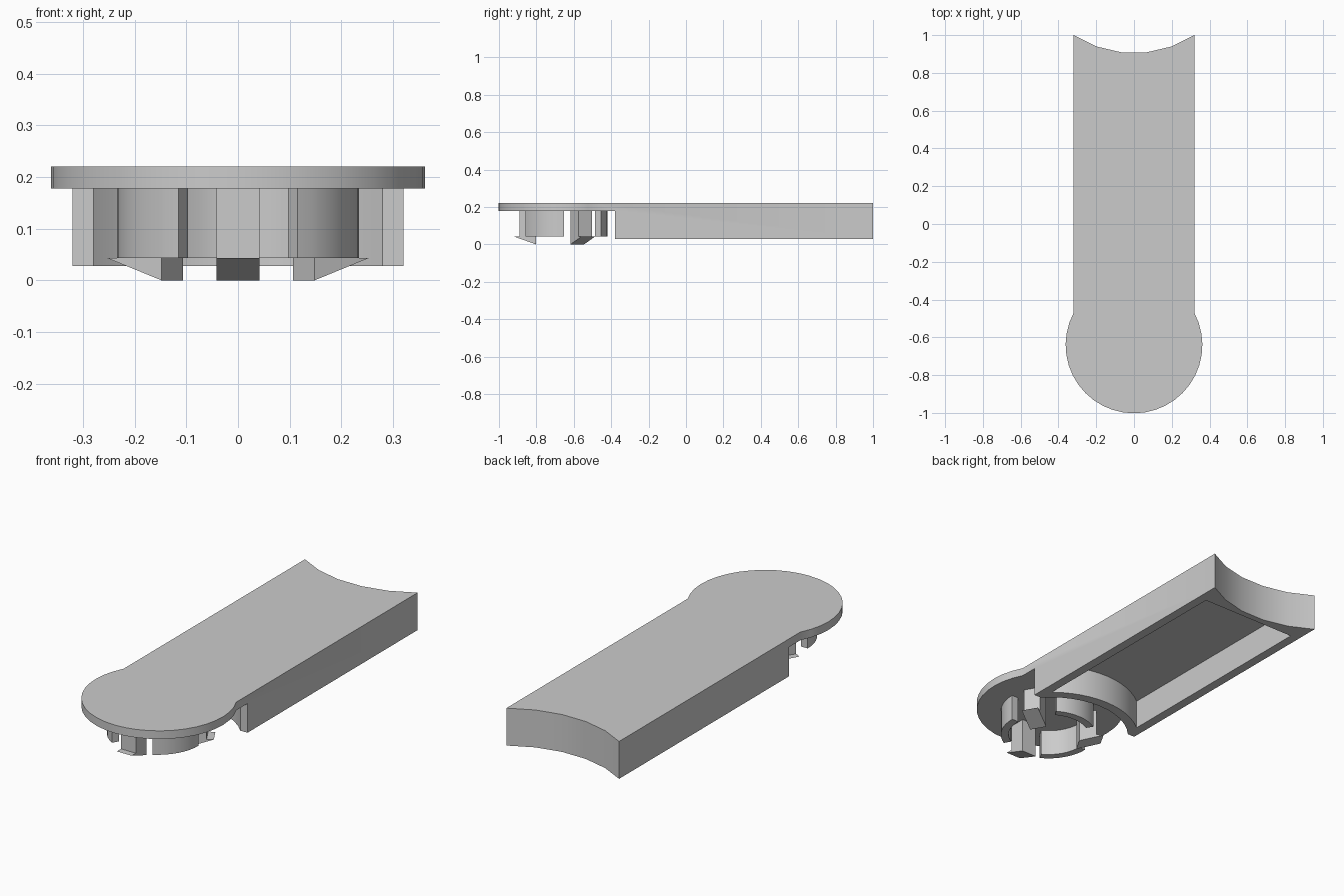
import bpy, bmesh
from math import sin, cos, pi, radians, asin
from mathutils import Matrix

cube = bpy.data.objects.get("Cube")
if cube:
    bpy.data.objects.remove(cube, do_unlink=True)

grey = bpy.data.materials.new("light_grey")
grey.use_nodes = True
grey.diffuse_color = (0.6, 0.6, 0.6, 1)
grey.node_tree.nodes["Principled BSDF"].inputs["Base Color"].default_value = (0.6, 0.6, 0.6, 1)

HEAD_Y = -0.64      # centre of the round head
CLIP_Y = -0.655     # centre of the clip ring
HALF_W = 0.32       # half width of the tray
TOP, UNDER, RIM = 0.22, 0.178, 0.028


def arc(cy, r, a0, a1, n):
    """Points on a circle about (0, cy), angles in radians."""
    return [(r * cos(a0 + (a1 - a0) * i / n), cy + r * sin(a0 + (a1 - a0) * i / n))
            for i in range(n + 1)]


def prism(name, outline, z0, z1):
    """Extrude an xy outline from z0 to z1."""
    bm = bmesh.new()
    base = bm.faces.new([bm.verts.new((x, y, z0)) for x, y in outline])
    top = bmesh.ops.extrude_face_region(bm, geom=[base])["geom"]
    bmesh.ops.translate(bm, vec=(0, 0, z1 - z0),
                        verts=[v for v in top if isinstance(v, bmesh.types.BMVert)])
    bmesh.ops.recalc_face_normals(bm, faces=bm.faces)
    mesh = bpy.data.meshes.new(name)
    bm.to_mesh(mesh)
    bm.free()
    mesh.materials.append(grey)
    obj = bpy.data.objects.new(name, mesh)
    bpy.context.collection.objects.link(obj)
    return obj


def smooth(obj):
    bpy.ops.object.select_all(action="DESELECT")
    obj.select_set(True)
    bpy.context.view_layer.objects.active = obj
    bpy.ops.object.shade_smooth_by_angle(angle=radians(30))


def cut(obj, cutter):
    """Subtract the cutter, bake the result and delete the cutter."""
    cutter.hide_render = True
    mod = obj.modifiers.new("cut", "BOOLEAN")
    mod.operation, mod.solver, mod.object = "DIFFERENCE", "EXACT", cutter
    bpy.context.view_layer.update()
    baked = bpy.data.meshes.new_from_object(
        obj.evaluated_get(bpy.context.evaluated_depsgraph_get()))
    obj.modifiers.clear()
    obj.data = baked
    bpy.data.objects.remove(cutter, do_unlink=True)


# Cover: long tray with a round head and a hollowed back end
neck = pi / 2 - asin(HALF_W / 0.362)
back_r = 0.586
half = asin(HALF_W / back_r)
back_cy = 1 + back_r * cos(half)
outline = arc(HEAD_Y, 0.362, -pi - neck, neck, 26)
outline += arc(back_cy, back_r, -pi / 2 + half, -pi / 2 - half, 5)
cover = prism("cover", outline, RIM, TOP)

# Clear the space under the head, leaving a curved front wall
a = asin(0.28 / 0.382)
under = [(-0.5, -1.2), (0.5, -1.2), (0.5, -0.38)]
under += arc(HEAD_Y, 0.382, pi / 2 - a, pi / 2 + a, 12) + [(-0.5, -0.38)]
cut(cover, prism("under_head_cutter", under, -0.1, UNDER))

# Hollow the tray from below
inner = HALF_W - 0.048
a = asin(inner / 0.432)
cavity = arc(HEAD_Y, 0.432, pi / 2 - a, pi / 2 + a, 12) + [(-inner, 0.875), (inner, 0.875)]
cut(cover, prism("tray_cutter", cavity, -0.1, UNDER))
smooth(cover)

# Three curved ring walls and three hooked clips between them
for i, side in enumerate(("front", "left", "right")):
    turn = 2 * pi * i / 3
    wall_angle = turn - pi / 6
    span = radians(30.5)
    wall = arc(CLIP_Y, 0.234, wall_angle - span, wall_angle + span, 8)
    wall += arc(CLIP_Y, 0.196, wall_angle + span, wall_angle - span, 8)
    smooth(prism("ring_wall_" + str(i + 1), wall, 0.043, UNDER + 0.002))

    # Clip stem, with a wedge-shaped hook whose underside slopes up and out
    place = Matrix.Translation((0, CLIP_Y, 0)) @ Matrix.Rotation(turn, 4, "Z")
    w = 0.042
    stem = prism(side + "_clip_stem",
                 [(-w, -0.234), (w, -0.234), (w, -0.147), (-w, -0.147)], 0.043, UNDER + 0.002)
    hook = prism(side + "_clip_hook",
                 [(-0.268, 0.043), (-0.147, 0.043), (-0.147, 0)], -w, w)
    stem.data.transform(place)
    # Stand the hook profile up: profile x runs along y, profile y becomes z
    upright = Matrix(((0, 0, 1, 0), (1, 0, 0, 0), (0, 1, 0, 0), (0, 0, 0, 1)))
    hook.data.transform(place @ upright)
